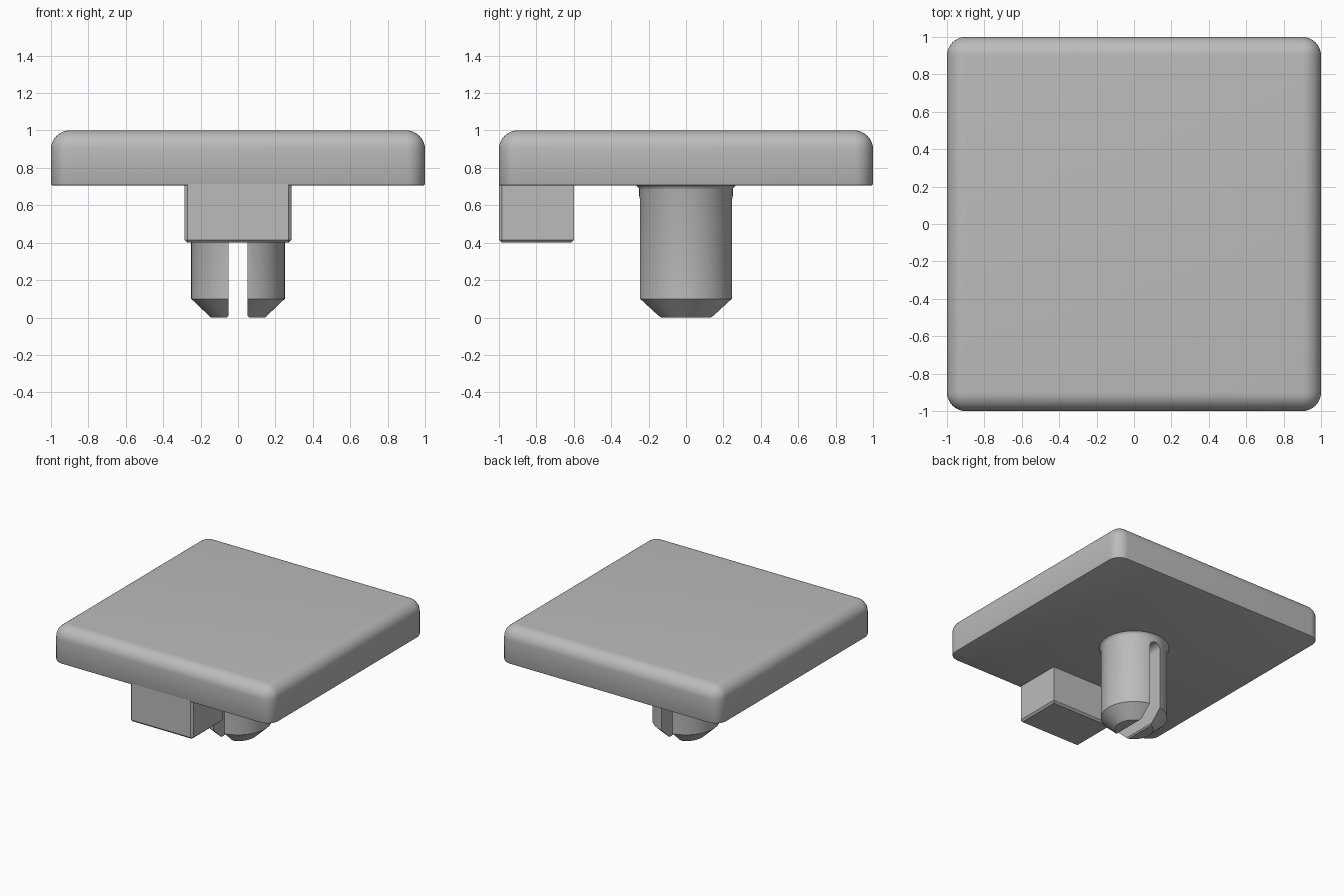
import bpy, bmesh, math
from mathutils import Matrix, Vector

default = bpy.data.objects.get("Cube")
if default:
    bpy.data.objects.remove(default, do_unlink=True)

grey = bpy.data.materials.new("plain grey")
grey.use_nodes = True
GREY = (0.5, 0.5, 0.5, 1)
grey.diffuse_color = GREY
grey.node_tree.nodes["Principled BSDF"].inputs["Base Color"].default_value = GREY


def add_object(name, bm):
    bmesh.ops.recalc_face_normals(bm, faces=bm.faces)
    mesh = bpy.data.meshes.new(name)
    bm.to_mesh(mesh)
    bm.free()
    mesh.materials.append(grey)
    obj = bpy.data.objects.new(name, mesh)
    bpy.context.collection.objects.link(obj)
    return obj


def activate(obj):
    bpy.ops.object.select_all(action='DESELECT')
    obj.select_set(True)
    bpy.context.view_layer.objects.active = obj


def smooth(obj, degrees=30):
    activate(obj)
    bpy.ops.object.shade_smooth_by_angle(angle=math.radians(degrees))


def box(low, high):
    bm = bmesh.new()
    low, high = Vector(low), Vector(high)
    bmesh.ops.create_cube(bm, size=1, matrix=Matrix.Translation((low + high) / 2)
                          @ Matrix.Diagonal((high - low).to_4d()))
    return bm


def bevel(bm, rule, width, segments):
    edges = [e for e in bm.edges if rule(*(v.co for v in e.verts))]
    bmesh.ops.bevel(bm, geom=edges, offset=width, segments=segments,
                    profile=0.5, affect='EDGES', clamp_overlap=True)


# Square plate: rounded top and corners, fine bevel along the underside
BASE = 0.705
bm = box((-1, -1, BASE), (1, 1, 1))
bevel(bm, lambda a, b: max(a.z, b.z) > 0.9, 0.1, 10)
bevel(bm, lambda a, b: max(a.z, b.z) < BASE + 0.001, 0.01, 2)
smooth(add_object("plate", bm))

# Locating block flush with the front edge, chamfered below and at the front
bm = box((-0.285, -1, 0.4), (0.285, -0.6, BASE + 0.01))
bevel(bm, lambda a, b: max(a.z, b.z) < 0.41
      or (abs(a.z - b.z) > 0.1 and a.y < -0.9), 0.015, 1)
add_object("locating_block", bm)

# Round post, turned from a profile with a tapered tip and a filleted root
profile = [(0, 0), (0.145, 0), (0.25, 0.1), (0.25, 0.685),
           (0.254, 0.695), (0.265, BASE), (0.265, 0.72), (0, 0.72)]
bm = bmesh.new()
points = [bm.verts.new((r, 0, z)) for r, z in profile]
edges = [bm.edges.new(pair) for pair in zip(points, points[1:])]
bmesh.ops.spin(bm, geom=points + edges, cent=(0, 0, 0), axis=(0, 0, 1),
               angle=math.tau, steps=64, use_merge=True)
bmesh.ops.remove_doubles(bm, verts=bm.verts, dist=0.0001)
post = add_object("split_post", bm)

# Round-topped slot that splits the post from front to back
HALF, CENTRE = 0.05, 0.6
outline = [(-HALF, 0.01), (-HALF - 0.02, -0.01), (HALF + 0.02, -0.01), (HALF, 0.01)]
outline += [(HALF * math.cos(math.pi * i / 16), CENTRE + HALF * math.sin(math.pi * i / 16))
            for i in range(17)]
bm = bmesh.new()
face = bm.faces.new([bm.verts.new((x, -0.4, z)) for x, z in outline])
swept = bmesh.ops.extrude_face_region(bm, geom=[face])["geom"]
bmesh.ops.translate(bm, vec=(0, 0.8, 0),
                    verts=[v for v in swept if isinstance(v, bmesh.types.BMVert)])
cutter = add_object("slot_cutter", bm)
cutter.hide_render = True

cut = post.modifiers.new("slot", 'BOOLEAN')
cut.operation = 'DIFFERENCE'
cut.solver = 'EXACT'
cut.object = cutter
activate(post)
bpy.ops.object.modifier_apply(modifier=cut.name)
bpy.data.objects.remove(cutter, do_unlink=True)
smooth(post)
